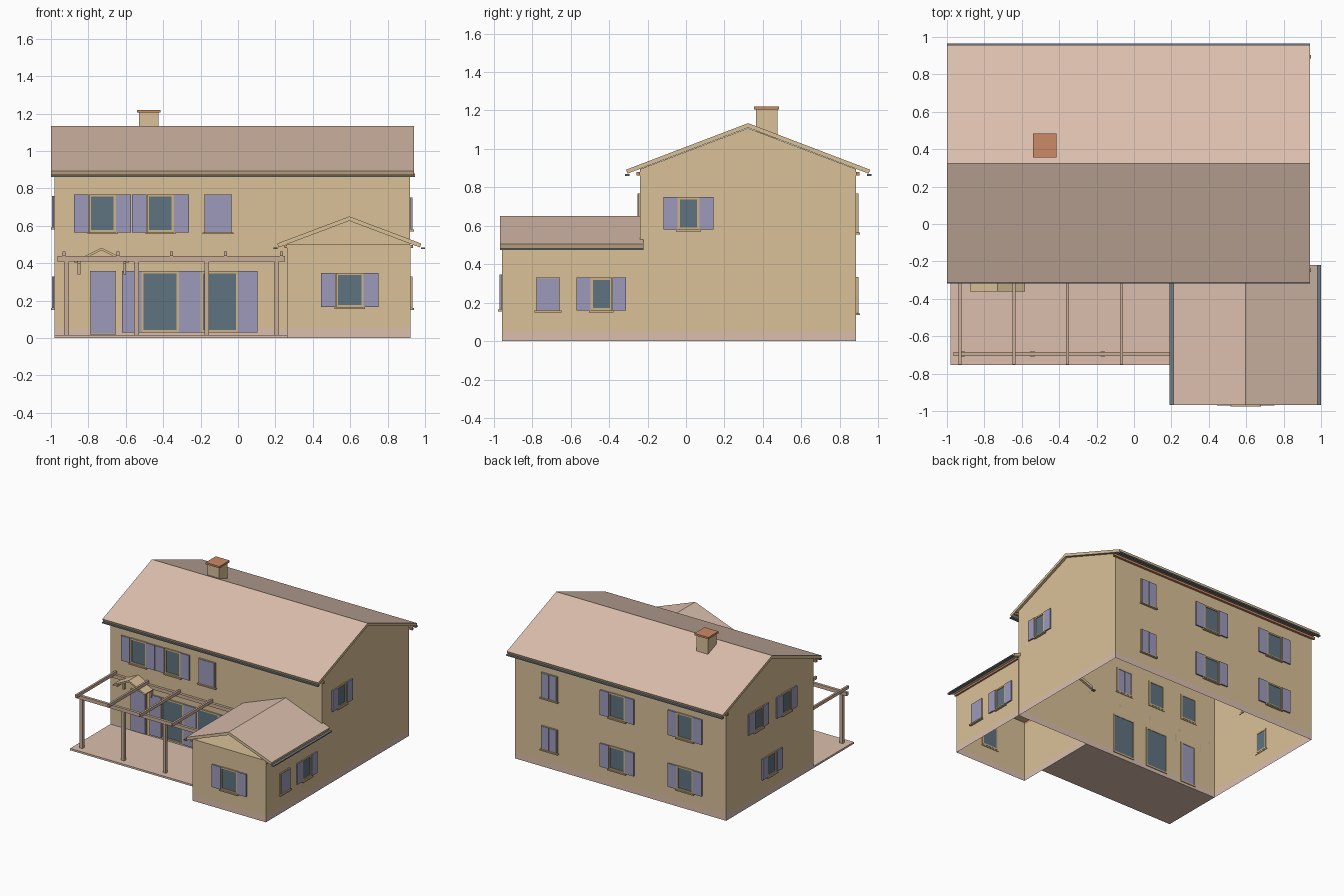
import bpy, bmesh, math
from mathutils import Vector

if "Cube" in bpy.data.objects:
    bpy.data.objects.remove(bpy.data.objects["Cube"])


def material(name, r, g, b):
    m = bpy.data.materials.new(name)
    lin = [((c / 255 + 0.055) / 1.055) ** 2.4 for c in (r, g, b)]
    m.diffuse_color = (*lin, 1)
    m.use_nodes = True
    m.node_tree.nodes["Principled BSDF"].inputs["Base Color"].default_value = m.diffuse_color
    return m


PLASTER = material("tan plaster", 218, 193, 152)
PINK = material("pale terracotta", 219, 191, 173)
VIOLET = material("violet shutter paint", 156, 154, 187)
GLASS = material("dark glass", 95, 115, 128)
TRIM = material("window trim", 205, 180, 136)
WOOD = material("pergola wood", 204, 175, 154)
CLAY = material("clay", 204, 138, 102)
GREY = material("blue grey metal", 112, 124, 131)


def finish(name, bm, mats):
    me = bpy.data.meshes.new(name)
    bm.to_mesh(me)
    bm.free()
    for m in mats:
        me.materials.append(m)
    ob = bpy.data.objects.new(name, me)
    bpy.context.collection.objects.link(ob)
    return ob


def boxes(name, corners, mat):
    """One object made of boxes, each given by two opposite corners."""
    bm = bmesh.new()
    for a, b in corners:
        vs = bmesh.ops.create_cube(bm, size=1)["verts"]
        for v in vs:
            v.co = Vector([(p + q) / 2 + c * abs(q - p) for p, q, c in zip(a, b, v.co)])
    return finish(name, bm, [mat])


def prism(name, profile, place, a, b, mats):
    """Profile (p, z) swept from a to b; faces looking up get the second material."""
    bm = bmesh.new()
    ends = [[bm.verts.new(place(p, t, z)) for p, z in profile] for t in (a, b)]
    n = len(profile)
    for i in range(n):
        j = (i + 1) % n
        bm.faces.new((ends[0][i], ends[0][j], ends[1][j], ends[1][i]))
    bm.faces.new(ends[0])
    bm.faces.new(ends[1][::-1])
    bmesh.ops.recalc_face_normals(bm, faces=bm.faces)
    bm.normal_update()
    for f in bm.faces:
        f.material_index = int(f.normal.z > 0.5 and len(mats) > 1)
    return finish(name, bm, mats)


def gable_roof(name, centre, half, z_eave, z_ridge, t, place, a, b, mats):
    ang = math.atan2(z_ridge - z_eave, half)
    inner, drop = half - t * math.sin(ang), t * math.cos(ang)
    prof = [(centre - half, z_eave), (centre, z_ridge), (centre + half, z_eave),
            (centre + inner, z_eave - drop), (centre, z_ridge - t / math.cos(ang)),
            (centre - inner, z_eave - drop)]
    return prism(name, prof, place, a, b, mats)


def shell(name, x0, x1, y0, y1, z_top, ridge=None, flat_top=False):
    """Open-bottomed walls with a coloured plinth band and optional gables."""
    bm = bmesh.new()
    xy = [(x0, y0), (x1, y0), (x1, y1), (x0, y1)]
    rings = [[bm.verts.new((x, y, z)) for x, y in xy] for z in (0, 0.05, z_top)]
    for lo, hi in zip(rings, rings[1:]):
        for i in range(4):
            j = (i + 1) % 4
            f = bm.faces.new((lo[i], lo[j], hi[j], hi[i]))
            f.material_index = int(lo is rings[0])
    top = rings[2]
    if flat_top:
        bm.faces.new(top)
    if ridge:
        for x, i, j in ((x1, 1, 2), (x0, 3, 0)):
            apex = bm.verts.new((x, (y0 + y1) / 2, ridge))
            bm.faces.new((top[i], top[j], apex))
    return finish(name, bm, [PLASTER, PINK])


along_x = lambda p, t, z: (t, p, z)
along_y = lambda p, t, z: (p, t, z)

# Main house and front annex
shell("main_walls", -0.98, 0.92, -0.238, 0.884, 0.895, ridge=1.108)
shell("annex_walls", 0.262, 0.921, -0.957, -0.237, 0.5, flat_top=True)
gable_roof("main_roof", 0.323, 0.635, 0.892, 1.134, 0.022, along_x, -1.0, 0.94, [PLASTER, PINK])
gable_roof("annex_roof", 0.595, 0.385, 0.505, 0.65, 0.022, along_y, -0.968, -0.22, [PLASTER, PINK])

# Metal eave strips and clay rails under the eaves
boxes("main_eave_strips", [((-1, y, 0.860), (0.94, y + 0.024, 0.870))
                           for y in (-0.318, 0.942)], GREY)
boxes("annex_eave_strips", [((x, -0.968, 0.475), (x + 0.022, -0.22, 0.484))
                            for x in (0.19, 0.978)], GREY)
boxes("main_eave_rails", [((-1, y, 0.862), (0.945, y + 0.018, 0.88))
                          for y in (-0.257, 0.885)], CLAY)
boxes("annex_eave_rails", [((x, -0.965, 0.482), (x + 0.014, -0.24, 0.496))
                           for x in (0.248, 0.921)], CLAY)

# Chimney
boxes("chimney", [((-0.53, 0.365, 1.0), (-0.425, 0.475, 1.207))], PLASTER)
boxes("chimney_cap", [((-0.54, 0.355, 1.205), (-0.415, 0.485, 1.22))], CLAY)

# Each wall maps (position along, distance out, height) to space
WALLS = {
    "front": lambda u, d, z: (u, -0.238 - d, z),
    "back": lambda u, d, z: (u, 0.884 + d, z),
    "right": lambda u, d, z: (0.92 + d, u, z),
    "left": lambda u, d, z: (-0.98 - d, u, z),
    "annex_front": lambda u, d, z: (u, -0.957 - d, z),
}


def window(wall, u, z0, z1, w, leaf=0.08, closed=False, door=False):
    at = WALLS[wall]
    kind = "door" if door else "window"
    l, r, k = u - w / 2, u + w / 2, 0.012

    def plate(a, b, zl, zh, d0, d1):
        return at(a, d0, zl), at(b, d1, zh)

    # Surround and sill
    trim = [plate(l, l + k, z0, z1, -0.006, 0.01), plate(r - k, r, z0, z1, -0.006, 0.01),
            plate(l, r, z1 - k, z1, -0.006, 0.01), plate(l, r, z0, z0 + k, -0.006, 0.01)]
    if not door:
        trim.append(plate(l - 0.008, r + 0.008, z0 - 0.01, z0, -0.004, 0.02))
    boxes(f"{wall}_{kind}_frame", trim, TRIM)
    if closed:
        leaves = [plate(l + 0.006, u - 0.001, z0 + 0.003, z1 - 0.003, -0.003, 0.013),
                  plate(u + 0.001, r - 0.006, z0 + 0.003, z1 - 0.003, -0.003, 0.013)]
    else:
        boxes(f"{wall}_{kind}_glass", [plate(l + k, r - k, z0 + k, z1 - k, -0.003, 0.004)], GLASS)
        leaves = [plate(l - leaf, l - 0.001, z0, z1, 0.003, 0.014),
                  plate(r + 0.001, r + leaf, z0, z1, 0.003, 0.014)]
    boxes(f"{wall}_{kind}_shutters", leaves, VIOLET)


# Front windows and terrace doors
window("front", -0.725, 0.565, 0.768, 0.145)
window("front", -0.415, 0.565, 0.768, 0.145)
window("front", -0.107, 0.565, 0.768, 0.15, closed=True)
window("front", -0.722, 0.02, 0.358, 0.14, closed=True, door=True)
window("front", -0.416, 0.03, 0.358, 0.2, leaf=0.104, door=True)
window("front", -0.1, 0.03, 0.358, 0.2, leaf=0.104, door=True)
window("annex_front", 0.597, 0.165, 0.348, 0.148)

# Back windows on two floors
for z0, z1 in ((0.145, 0.335), (0.565, 0.768)):
    window("back", 0.605, z0, z1, 0.145, closed=True)
    window("back", -0.005, z0, z1, 0.145)
    window("back", -0.615, z0, z1, 0.145)

# Side windows
window("right", 0.013, 0.58, 0.75, 0.112, leaf=0.073)
window("right", -0.44, 0.16, 0.33, 0.112, leaf=0.073)
window("right", -0.718, 0.16, 0.33, 0.125, closed=True)
window("left", 0.48, 0.59, 0.76, 0.112, leaf=0.073)
window("left", 0.12, 0.59, 0.76, 0.112, leaf=0.073)
window("left", 0.305, 0.16, 0.33, 0.112, leaf=0.073)

# Terrace and pergola
boxes("terrace", [((-0.98, -0.755, 0), (0.262, -0.238, 0.015))], PINK)
boxes("pergola_posts", [((x, -0.708, 0.015), (x + 0.026, -0.682, 0.412))
                        for x in (-0.93, -0.555, -0.18, 0.192)], WOOD)
boxes("pergola_beam", [((-0.965, -0.706, 0.41), (0.25, -0.684, 0.438))], WOOD)
boxes("pergola_wall_beam", [((-0.965, -0.26, 0.41), (0.25, -0.239, 0.438))], WOOD)
boxes("pergola_rafters", [((x - 0.008, -0.752, 0.438), (x + 0.008, -0.238, 0.462))
                          for x in (-0.93, -0.642, -0.356, -0.068, 0.232)], WOOD)

# Small canopy over the entrance door
gable_roof("door_canopy", -0.73, 0.147, 0.41, 0.482, 0.012, along_y, -0.36, -0.238, [PLASTER])
boxes("canopy_brackets", [((x - 0.007, -0.345, z0), (x + 0.007, y1, z1))
                          for x in (-0.85, -0.605)
                          for z0, z1, y1 in ((0.395, 0.41, -0.238),)]
      + [((x - 0.007, -0.262, 0.34), (x + 0.007, -0.238, 0.4)) for x in (-0.85, -0.605)], WOOD)
